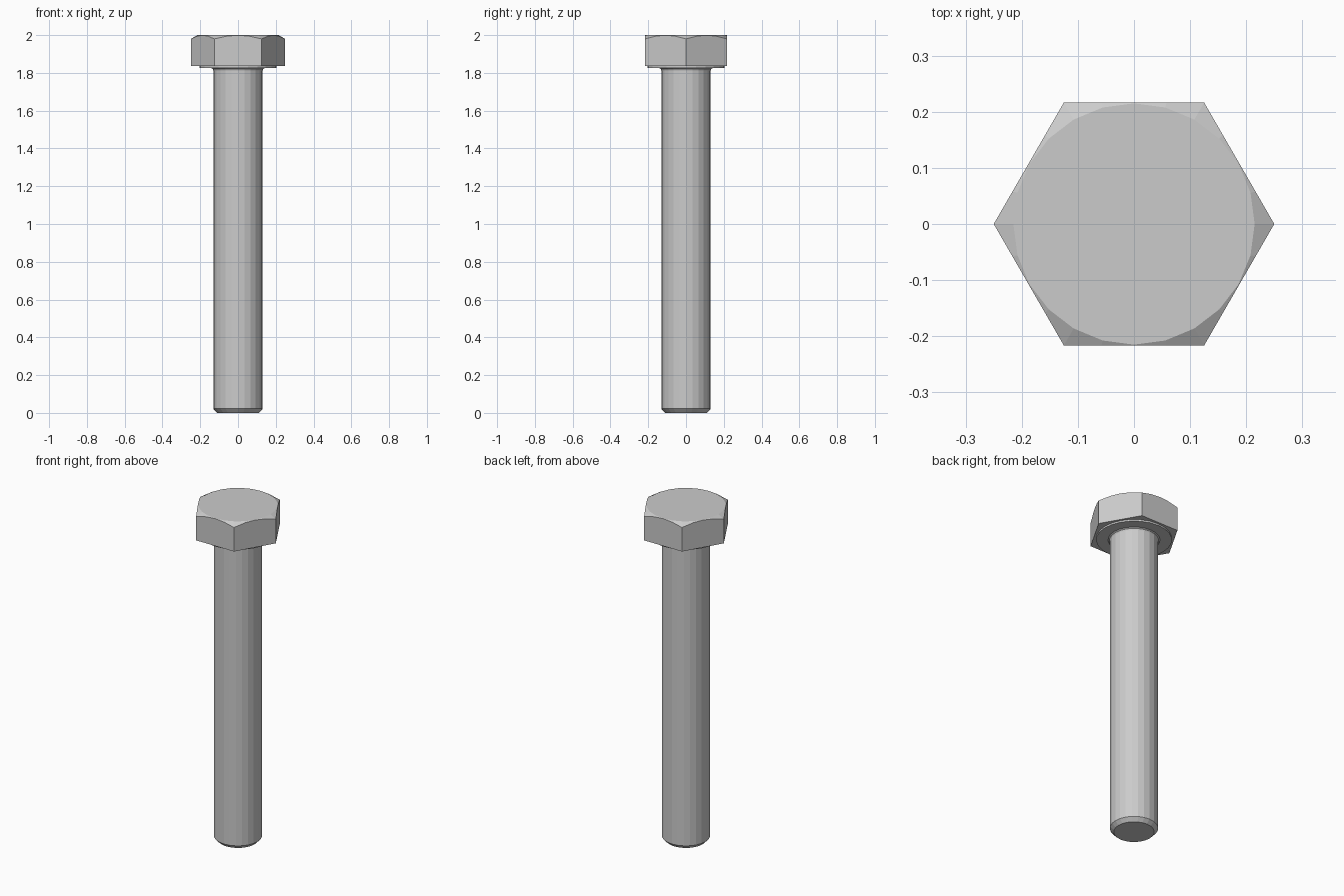
import bpy
import bmesh
import math

if "Cube" in bpy.data.objects:
    bpy.data.objects.remove(bpy.data.objects["Cube"])

SIDES = 24


def lathe(name, profile, sides=SIDES):
    """Revolve a closed (radius, z) profile that starts and ends on the axis."""
    bm = bmesh.new()
    rings = []
    for r, z in profile:
        rings.append([bm.verts.new((r * math.cos(math.tau * i / sides),
                                    r * math.sin(math.tau * i / sides), z))
                      for i in range(sides)])
    for low, high in zip(rings, rings[1:]):
        for i in range(sides):
            j = (i + 1) % sides
            bm.faces.new((low[i], low[j], high[j], high[i]))
    bm.faces.new(rings[0][::-1])
    bm.faces.new(rings[-1])
    bmesh.ops.recalc_face_normals(bm, faces=bm.faces)
    mesh = bpy.data.meshes.new(name)
    bm.to_mesh(mesh)
    bm.free()
    obj = bpy.data.objects.new(name, mesh)
    bpy.context.collection.objects.link(obj)
    return obj


# Shank with chamfered tip and small fillet under the head
lathe("shank", [(0.11, 0.0), (0.131, 0.022), (0.131, 1.812),
                (0.134, 1.821), (0.141, 1.826)])

# Thin washer face beneath the head
lathe("washer_face", [(0.205, 1.826), (0.205, 1.836)])

# Hexagonal head
head = lathe("hex_head", [(0.25, 1.836), (0.25, 2.0)], sides=6)

# Shallow 30 degree cone that trims the upper corners of the head
drop = 0.1
cutter = lathe("chamfer_cutter", [(0.215 + drop / math.tan(math.radians(30)), 1.7),
                                  (0.215 + drop / math.tan(math.radians(30)), 2.0 - drop),
                                  (0.215 - 0.05 / math.tan(math.radians(30)), 2.05)])
cutter.hide_render = True
cutter.hide_set(True)
trim = head.modifiers.new("corner_chamfer", 'BOOLEAN')
trim.operation = 'INTERSECT'
trim.solver = 'EXACT'
trim.object = cutter
